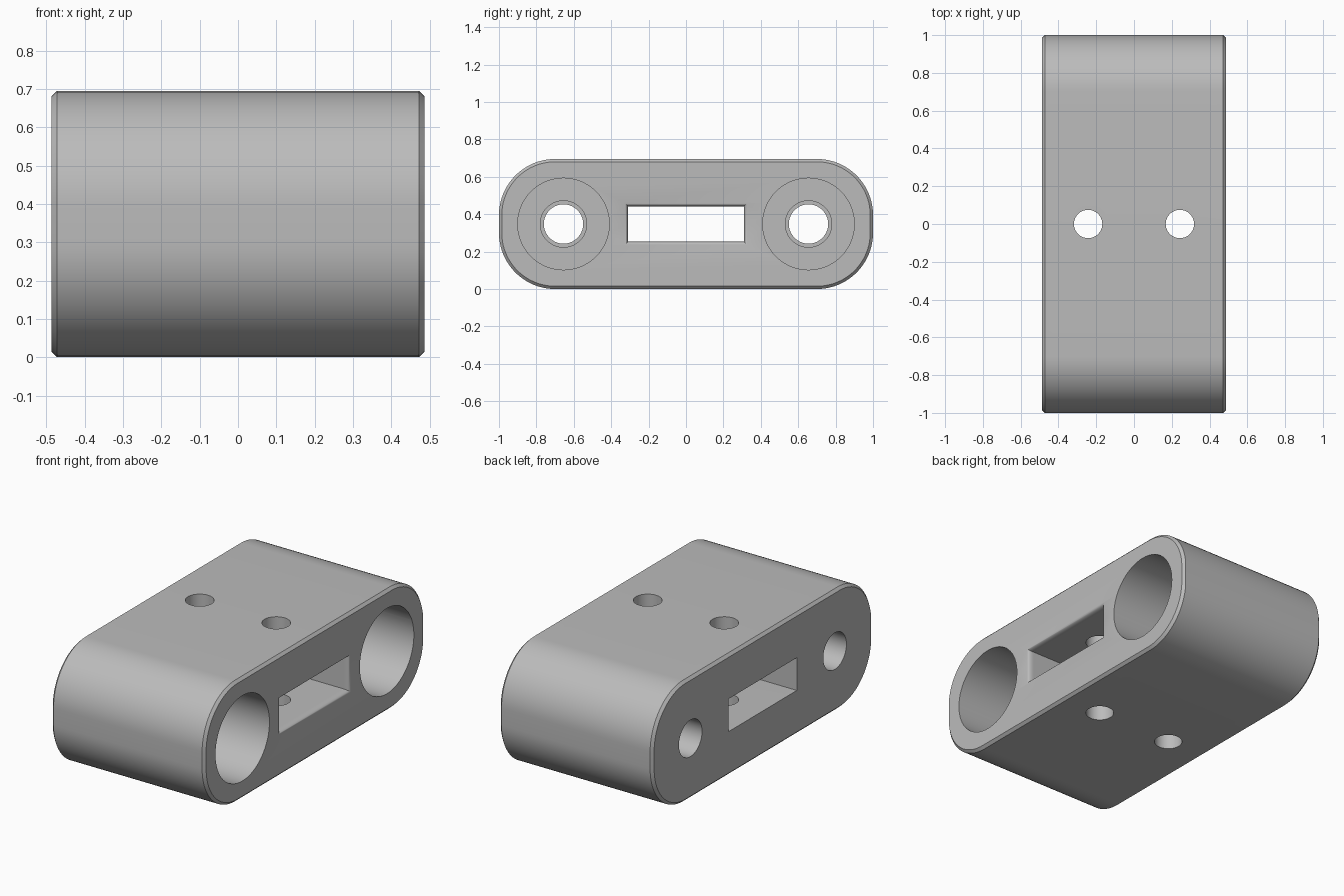
import bpy, bmesh, math
from mathutils import Matrix

if "Cube" in bpy.data.objects:
    bpy.data.objects.remove(bpy.data.objects["Cube"], do_unlink=True)

HALF_X, HALF_Y, HEIGHT = 0.487, 1.0, 0.695
MID = HEIGHT / 2

grey = bpy.data.materials.new("plain grey")
grey.use_nodes = True
grey.diffuse_color = (0.5, 0.5, 0.5, 1)
grey.node_tree.nodes["Principled BSDF"].inputs["Base Color"].default_value = (0.5, 0.5, 0.5, 1)


def rounded(half_w, half_h, r, steps):
    """Outline of a rounded rectangle about the origin."""
    pts = []
    for k, (sx, sy) in enumerate([(1, 1), (-1, 1), (-1, -1), (1, -1)]):
        for i in range(steps + 1):
            a = math.pi / 2 * (k + i / steps)
            pts.append((sx * (half_w - r) + r * math.cos(a), sy * (half_h - r) + r * math.sin(a)))
    return pts


def rectangle(w, h):
    return [(w, h), (-w, h), (-w, -h), (w, -h)]


def circle(r, n=64):
    return [(r * math.cos(math.tau * i / n), r * math.sin(math.tau * i / n)) for i in range(n)]


def loft(name, sections, matrix):
    """Solid through (depth, outline) sections, with depth along x."""
    bm = bmesh.new()
    rings = [[bm.verts.new((x, u, v)) for u, v in outline] for x, outline in sections]
    for a, b in zip(rings, rings[1:]):
        for i in range(len(a)):
            j = (i + 1) % len(a)
            bm.faces.new((a[i], a[j], b[j], b[i]))
    bm.faces.new(rings[0])
    bm.faces.new(rings[-1])
    bm.transform(matrix)
    bmesh.ops.recalc_face_normals(bm, faces=bm.faces)
    mesh = bpy.data.meshes.new(name)
    bm.to_mesh(mesh)
    bm.free()
    mesh.materials.append(grey)
    obj = bpy.data.objects.new(name, mesh)
    bpy.context.collection.objects.link(obj)
    return obj


# Body: long rounded block with chamfered ends
C = 0.015
full = rounded(HALF_Y, MID, 0.3, 20)
small = rounded(HALF_Y - C, MID - C, 0.3 - C, 20)
middle = Matrix.Translation((0, 0, MID))
body = loft("block_body", [(-HALF_X, small), (-HALF_X + C, full),
                           (HALF_X - C, full), (HALF_X, small)], middle)

cutters = []
for side in (-1, 1):
    # Stepped bore: wide pocket, short counterbore, narrow through hole
    cutters.append(loft("bore_cutter", [
        (-0.6, circle(0.105)), (-0.27, circle(0.105)), (-0.27, circle(0.124)),
        (-0.2, circle(0.124)), (-0.2, circle(0.245)), (0.6, circle(0.245))],
        Matrix.Translation((0, side * 0.655, MID))))
    # Vertical screw hole
    cutters.append(loft("screw_hole_cutter", [(-0.5, circle(0.075, 48)), (0.5, circle(0.075, 48))],
                        Matrix.Translation((side * 0.243, 0, MID)) @ Matrix.Rotation(math.pi / 2, 4, 'Y')))

# Centre slot with a rounded mouth on one end
slot = [(-0.6, rectangle(0.31, 0.094))]
for i in range(7):
    a = math.pi / 2 * i / 6
    flare = 0.016 * (1 - math.cos(a))
    slot.append((HALF_X - 0.035 + 0.035 * math.sin(a), rectangle(0.31 + flare, 0.094 + flare)))
slot.append((0.6, slot[-1][1]))
cutters.append(loft("slot_cutter", slot, middle))

# Cut the openings, then drop the cutters
bpy.context.view_layer.objects.active = body
for cutter in cutters:
    cutter.hide_render = True
    mod = body.modifiers.new("cut", 'BOOLEAN')
    mod.operation, mod.solver, mod.object = 'DIFFERENCE', 'EXACT', cutter
    bpy.ops.object.modifier_apply(modifier=mod.name)
    bpy.data.objects.remove(cutter, do_unlink=True)

bpy.ops.object.select_all(action='DESELECT')
body.select_set(True)
bpy.ops.object.shade_smooth_by_angle(angle=math.radians(30))
